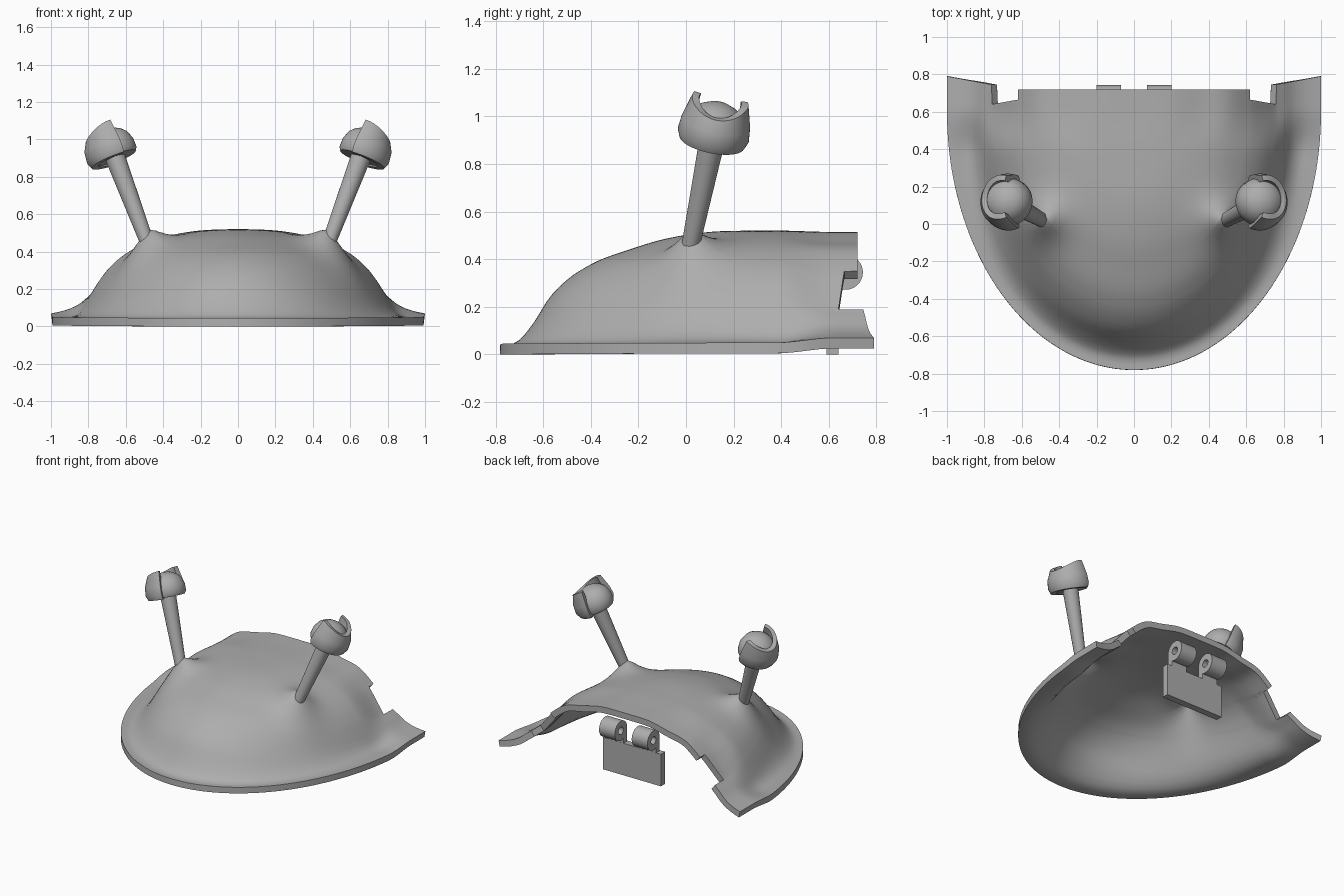
import bpy, bmesh, math
from mathutils import Vector, Matrix

cube = bpy.data.objects.get("Cube")
if cube:
    bpy.data.objects.remove(cube)

GREY = (0.42, 0.42, 0.42, 1)
grey = bpy.data.materials.new("plain grey")
grey.use_nodes = True
grey.diffuse_color = GREY
grey.node_tree.nodes["Principled BSDF"].inputs["Base Color"].default_value = GREY


def finish(name, bm, mods=(), angle=35):
    mesh = bpy.data.meshes.new(name)
    bm.to_mesh(mesh)
    bm.free()
    obj = bpy.data.objects.new(name, mesh)
    bpy.context.collection.objects.link(obj)
    mesh.materials.append(grey)
    bpy.ops.object.select_all(action='DESELECT')
    obj.select_set(True)
    bpy.context.view_layer.objects.active = obj
    for kind, settings in mods:
        mod = obj.modifiers.new(kind.title(), kind)
        for key, value in settings.items():
            setattr(mod, key, value)
        bpy.ops.object.modifier_apply(modifier=mod.name)
    bpy.ops.object.shade_smooth_by_angle(angle=math.radians(angle))
    return obj


def smooth(t):
    t = min(max(t, 0), 1)
    return t * t * (3 - 2 * t)


def curve(xs, ys, x):
    """Smooth curve through the given points."""
    n = len(xs)
    i = max(k for k in range(n - 1) if xs[k] <= x or k == 0)

    def slope(k):
        a, b = max(k - 1, 0), min(k + 1, n - 1)
        return (ys[b] - ys[a]) / (xs[b] - xs[a])
    h = xs[i + 1] - xs[i]
    t = (x - xs[i]) / h
    s = smooth(t)
    return (ys[i] * (1 - s) + ys[i + 1] * s
            + h * slope(i) * t * (1 - t) ** 2 - h * slope(i + 1) * t * t * (1 - t))


# Shell: height profiles from crown to rim, for its front, sides and back
RADII = (0, .2, .36, .5, .62, .7, .76, .8, .85, .9, .95, 1)
FRONT = (.52, .52, .515, .485, .435, .395, .35, .31, .24, .13, .052, .045)
SIDE = (.52, .515, .49, .45, .385, .315, .235, .165, .08, .05, .05, .05)
BACK = (.515, .51, .475, .44, .35, .26, .19, .16, .12, .095, .08, .07)
MID_Y, LENGTH = .6, 1.38
BASE = Vector((.49, .02, .46))


def height(r, phi, x, y):
    w = smooth(abs(phi) / (math.pi / 2))
    z = curve(RADII, FRONT, r) * (1 - w) + curve(RADII, SIDE, r) * w
    b = smooth((y - .38) / .24)
    z = z * (1 - b) + curve(RADII, BACK, r) * b
    d = math.hypot(abs(x) - BASE.x + .01, y - BASE.y)
    return z + .12 * math.exp(-(d / .11) ** 1.5)


def back_edge(r):
    if r > .76:
        return .745 + .045 * (r - .76) / .24
    if r > .62:
        return .665 - .025 * (r - .62) / .14
    return .72


def build_shell():
    bm = bmesh.new()
    radii = sorted([k / 50 for k in range(51)] + [.621, .761])
    turns, back_rows = 96, 5
    rings = []
    for r in radii:
        path = []
        for k in range(-back_rows, turns + back_rows + 1):
            t = min(max(k, 0), turns) / turns
            phi = (t - .5) * math.pi
            x = r * math.sin(phi)
            y = MID_Y - LENGTH * r * math.cos(phi)
            extra = max(-k, k - turns, 0) / back_rows
            y += extra * (back_edge(r) - MID_Y)
            path.append(bm.verts.new((x, y, height(r, phi, x, y))))
        rings.append(path)
    for a, b in zip(rings, rings[1:]):
        for k in range(len(a) - 1):
            bm.faces.new((a[k], b[k], b[k + 1], a[k + 1]))
    bmesh.ops.remove_doubles(bm, verts=bm.verts, dist=.0004)
    bmesh.ops.recalc_face_normals(bm, faces=bm.faces)
    if sum(f.normal.z for f in bm.faces) < 0:
        bmesh.ops.reverse_faces(bm, faces=bm.faces)
    finish("shell", bm, [("SOLIDIFY", dict(thickness=.045, offset=-1))])


def sweep(profile, start, end, steps, top=None):
    """Turn a closed (radius, height) section about z; top adds a height by angle."""
    bm = bmesh.new()
    rows = []
    for k in range(steps + 1):
        a = start + (end - start) * k / steps
        rows.append([bm.verts.new((r * math.cos(a), r * math.sin(a),
                                   z + (top(a) if top and z > .1 else 0)))
                     for r, z in profile])
    n = len(profile)
    for a, b in zip(rows, rows[1:]):
        for j in range(n):
            bm.faces.new((a[j], a[(j + 1) % n], b[(j + 1) % n], b[j]))
    if top:
        bm.faces.new(rows[0])
        bm.faces.new(rows[-1])
    bmesh.ops.remove_doubles(bm, verts=bm.verts, dist=.0001)
    bmesh.ops.recalc_face_normals(bm, faces=bm.faces)
    return bm


def place_pair(name, make, matrix):
    """Build a part on the left and its mirror image on the right."""
    for side, sign in (("left", 1), ("right", -1)):
        bm = make()
        bm.transform(matrix)
        if sign < 0:
            bm.transform(Matrix.Scale(-1, 4, (1, 0, 0)))
            bmesh.ops.reverse_faces(bm, faces=bm.faces)
        finish(side + "_" + name, bm)


build_shell()

# Stalks and eyes share one tilted axis
HEAD = Vector((.655, .11, .90))
axis = (HEAD - BASE).normalized()
out = (Vector((1, 0, 0)) - axis * axis.x).normalized()
turn = Matrix((out, axis.cross(out), axis)).transposed().to_4x4()
reach = (HEAD - BASE).length
full = 2 * math.pi

STALK = [(0, 0), (.038, 0), (.055, reach + .03), (0, reach + .03)]
EYE = [(0, 0), (.115, 0), (.127, .02), (.126, .07), (.108, .115),
       (.083, .14), (.045, .16), (0, .167)]
LID = [(.1, -.008), (.138, -.008), (.152, .025), (.146, .085), (.12, .135), (.09, .135), (.1, .06)]

place_pair("stalk", lambda: sweep(STALK, 0, full, 32), Matrix.Translation(BASE) @ turn)
place_pair("eyeball", lambda: sweep(EYE, 0, full, 48), Matrix.Translation(HEAD) @ turn)
place_pair("eyelid", lambda: sweep(LID, -1.9, 1.9, 40, lambda a: .05 * math.sin(a / 1.9 * math.pi / 2) ** 2),
           Matrix.Translation(HEAD) @ turn)


# Hinge under the back edge: pierced knuckles, arms and a hanging plate
def box(name, centre, size):
    bm = bmesh.new()
    bmesh.ops.create_cube(bm, size=1)
    bm.transform(Matrix.Translation(centre) @ Matrix.Diagonal((*size, 1)))
    return finish(name, bm)


KNUCKLE = [(.028, -.065), (.073, -.065), (.073, .065), (.028, .065)]
across = Matrix.Translation((.135, .67, .345)) @ Matrix.Rotation(math.pi / 2, 4, 'Y')
place_pair("hinge_knuckle", lambda: sweep(KNUCKLE, 0, full, 32), across)
for side, sign in (("left", 1), ("right", -1)):
    box(side + "_hinge_arm", (sign * .135, .618, .275), (.13, .042, .14))
box("hinge_plate", (0, .615, .12), (.48, .05, .24))
